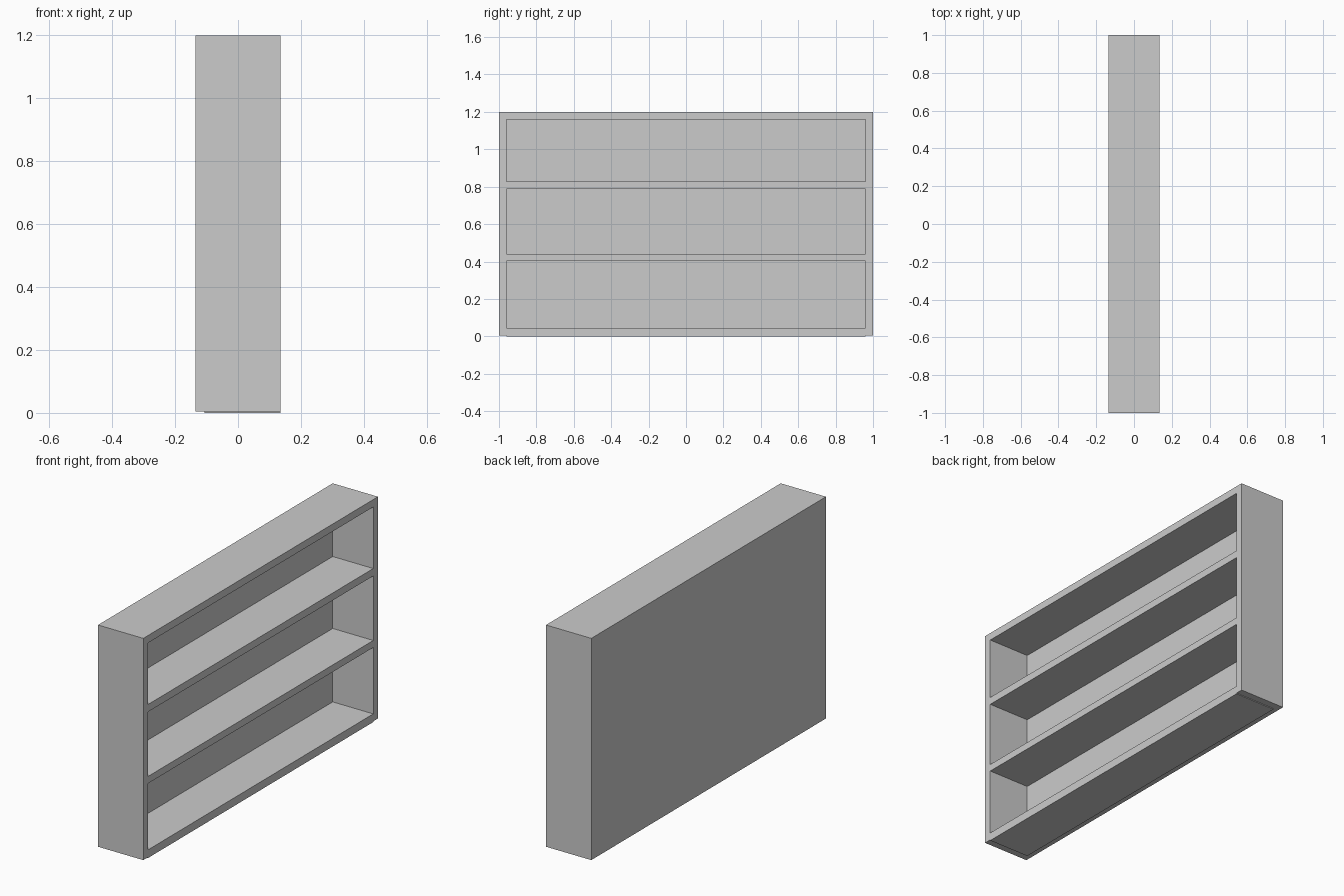
import bpy

# Remove the default cube
cube = bpy.data.objects.get("Cube")
if cube:
    bpy.data.objects.remove(cube, do_unlink=True)

# Plain grey board material
GREY = (0.6, 0.6, 0.6, 1.0)
grey = bpy.data.materials.new("plain_grey")
grey.use_nodes = True
grey.diffuse_color = GREY
grey.node_tree.nodes["Principled BSDF"].inputs["Base Color"].default_value = GREY


def board(name, x, y, z):
    """Box spanning the given (low, high) ranges."""
    spans = (x, y, z)
    bpy.ops.mesh.primitive_cube_add(size=1, location=[(a + b) / 2 for a, b in spans])
    obj = bpy.context.object
    obj.name = name
    obj.scale = [b - a for a, b in spans]
    bpy.ops.object.transform_apply(location=False, rotation=False, scale=True)
    obj.data.materials.append(grey)
    return obj


HALF_DEPTH, HALF_LENGTH, HEIGHT = 0.135, 1.0, 1.2
THICK, BACK_THICK, LIFT = 0.04, 0.028, 0.004
INNER = HALF_LENGTH - THICK
depth = (-HALF_DEPTH, HALF_DEPTH)
inner_depth = (-HALF_DEPTH + BACK_THICK, HALF_DEPTH)
inner_length = (-INNER, INNER)

# End panels and back panel, just clear of the ground
board("front_end_panel", depth, (-HALF_LENGTH, -INNER), (LIFT, HEIGHT))
board("rear_end_panel", depth, (INNER, HALF_LENGTH), (LIFT, HEIGHT))
board("back_panel", (-HALF_DEPTH, -HALF_DEPTH + BACK_THICK), inner_length,
      (LIFT, HEIGHT - THICK))

# Top board over the back panel
board("top_board", depth, inner_length, (HEIGHT - THICK, HEIGHT))

# Bottom board and the two shelves, open toward +x
for name, low, high in (("bottom_board", 0, 0.044),
                        ("lower_shelf", 0.402, 0.44),
                        ("upper_shelf", 0.788, 0.828)):
    board(name, inner_depth, inner_length, (low, high))
